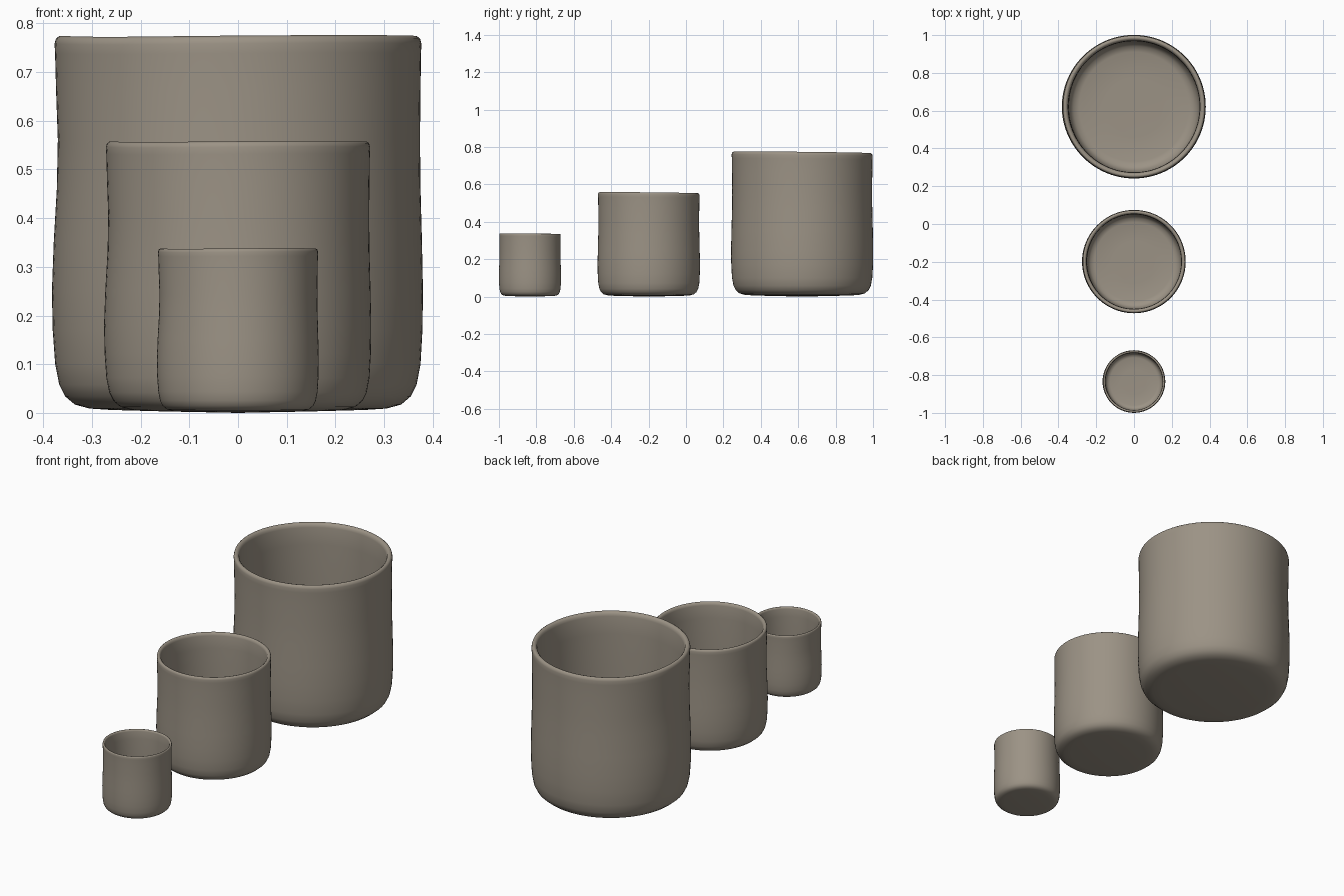
import bpy, bmesh, math

if "Cube" in bpy.data.objects:
    bpy.data.objects.remove(bpy.data.objects["Cube"])

# One warm grey clay colour
clay = bpy.data.materials.new("warm_grey_clay")
clay.diffuse_color = (0.33, 0.29, 0.235, 1)
clay.use_nodes = True
clay.node_tree.nodes["Principled BSDF"].inputs["Base Color"].default_value = clay.diffuse_color

# Cup outline (radius, height) of the largest cup: outside, rim, inside
PROFILE = [
    (0.15, 0.003), (0.26, 0.006), (0.305, 0.009), (0.335, 0.017), (0.355, 0.034),
    (0.367, 0.058), (0.375, 0.10), (0.379, 0.17), (0.380, 0.25), (0.378, 0.35),
    (0.375, 0.46), (0.374, 0.56), (0.375, 0.66), (0.376, 0.735), (0.377, 0.755),
    (0.374, 0.766), (0.367, 0.771), (0.359, 0.769), (0.352, 0.762), (0.349, 0.750),
    (0.347, 0.66), (0.347, 0.46), (0.350, 0.25), (0.347, 0.12), (0.338, 0.07),
    (0.320, 0.045), (0.29, 0.036), (0.15, 0.034)]
SEGMENTS = 96


def wobble(r, z, a):
    """Hand-made unevenness: dented side and slightly wavy rim."""
    side = math.exp(-((z - 0.53) / 0.12) ** 2) * max(0, -math.cos(a)) ** 4
    left = max(0, -math.cos(a)) ** 6
    bulge = math.exp(-((z - 0.24) / 0.12) ** 2)
    k = 1 - 0.011 * side + 0.006 * left * bulge
    lift = 0.003 * math.cos(a) - 0.004 * math.sin(a) + 0.006 * left
    z += lift * max(0, (z - 0.3) / 0.47)
    return r * k * math.cos(a), r * k * math.sin(a), z


def cup(name, y, s):
    bm = bmesh.new()
    rings = []
    for r, z in PROFILE:
        rings.append([bm.verts.new([c * s for c in wobble(r, z, 2 * math.pi * i / SEGMENTS)])
                      for i in range(SEGMENTS)])
    for lo, hi in zip(rings, rings[1:]):
        for i in range(SEGMENTS):
            j = (i + 1) % SEGMENTS
            bm.faces.new((lo[i], lo[j], hi[j], hi[i]))
    # underside and inner floor
    for ring, z in ((rings[0], 0.0), (rings[-1], 0.034)):
        c = bm.verts.new((0, 0, z * s))
        for i in range(SEGMENTS):
            bm.faces.new((ring[i], ring[(i + 1) % SEGMENTS], c))
    bmesh.ops.recalc_face_normals(bm, faces=bm.faces)
    for f in bm.faces:
        f.smooth = True
    me = bpy.data.meshes.new(name)
    bm.to_mesh(me)
    bm.free()
    me.materials.append(clay)
    ob = bpy.data.objects.new(name, me)
    ob.location = (0, y, 0)
    bpy.context.collection.objects.link(ob)


cup("large_cup", 0.621, 1.0)
cup("medium_cup", -0.199, 0.72)
cup("small_cup", -0.834, 0.436)
